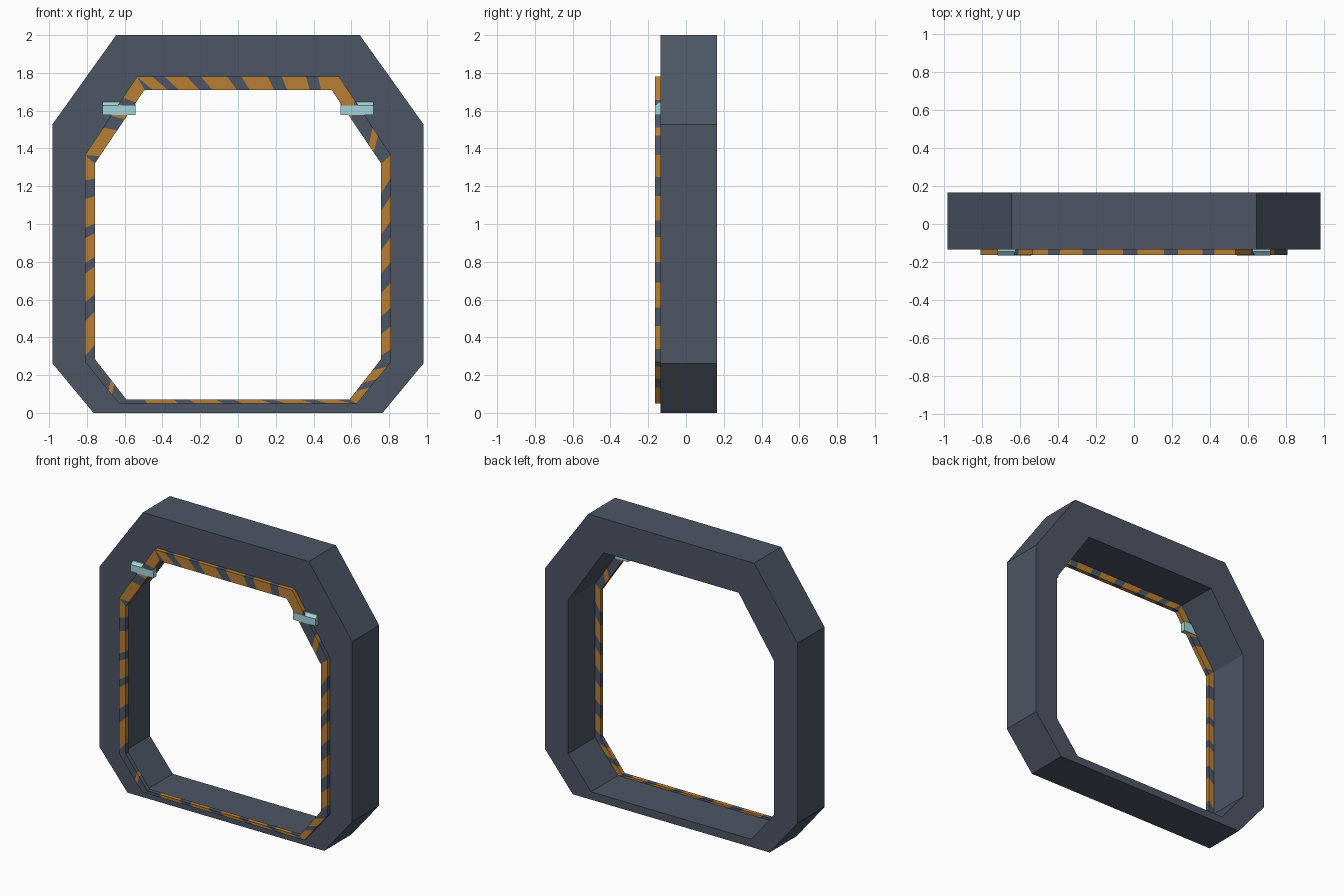
import bpy, bmesh
from mathutils import Vector

if "Cube" in bpy.data.objects:
    bpy.data.objects.remove(bpy.data.objects["Cube"])


def material(name, rgb):
    m = bpy.data.materials.new(name)
    m.diffuse_color = (*rgb, 1.0)
    m.use_nodes = True
    m.node_tree.nodes["Principled BSDF"].inputs["Base Color"].default_value = m.diffuse_color
    return m


slate = material("slate", (0.075, 0.092, 0.128))
orange = material("hazard_orange", (0.48, 0.21, 0.035))
pale_blue = material("pale_blue", (0.36, 0.66, 0.70))


def octagon(top_x, top_z, side_x, shoulder_z, hip_z, foot_x, foot_z):
    """Symmetric eight-sided outline, clockwise from the top left."""
    right = [(top_x, top_z), (side_x, shoulder_z), (side_x, hip_z), (foot_x, foot_z)]
    left = [(-x, z) for x, z in reversed(right)]
    pts = right + left
    return [Vector(p) for p in pts[-1:] + pts[:-1]]


def ring(name, outer, inner, y0, y1, mats, bands=None, skew=0.0):
    """Extruded ring; bands gives the striped ranges along each of its sides."""
    stations, colours = [], []
    n = len(outer)
    for i in range(n):
        o0, o1 = outer[i], outer[(i + 1) % n]
        i0, i1 = inner[i], inner[(i + 1) % n]
        ranges = bands[i] if bands else []
        cuts = sorted({0.0, *[t for r in ranges for t in r if t < 1]})
        cuts.append(1.0)
        s = skew / (o1 - o0).length
        for a, b in zip(cuts, cuts[1:]):
            k = s if a > 0 else 0
            stations.append((o0.lerp(o1, max(a - k, 0)), i0.lerp(i1, min(a + k, 1))))
            mid = (a + b) / 2
            colours.append(int(any(r[0] < mid < r[1] for r in ranges)))
    bm = bmesh.new()
    loops = [[bm.verts.new((p.x, y, p.y)) for p, y in ((o, y0), (i, y0), (i, y1), (o, y1))]
             for o, i in stations]
    for k, colour in enumerate(colours):
        a, b = loops[k], loops[(k + 1) % len(loops)]
        for j in range(4):
            f = bm.faces.new((a[j], a[(j + 1) % 4], b[(j + 1) % 4], b[j]))
            f.material_index = colour
    finish(name, bm, mats)


def finish(name, bm, mats):
    bmesh.ops.recalc_face_normals(bm, faces=bm.faces)
    me = bpy.data.meshes.new(name)
    bm.to_mesh(me)
    bm.free()
    for m in mats:
        me.materials.append(m)
    bpy.context.collection.objects.link(bpy.data.objects.new(name, me))


# Main door frame
ring("door_frame",
     octagon(0.645, 2.0, 0.982, 1.528, 0.262, 0.765, 0.0),
     octagon(0.525, 1.76, 0.80, 1.355, 0.275, 0.622, 0.055),
     -0.135, 0.165, [slate])

# Striped warning trim: orange ranges along each side, clockwise from the top
stripes = [
    [(0.02, 0.10), (0.16, 0.27), (0.34, 0.47), (0.54, 0.67), (0.74, 0.86), (0.92, 1)],
    [(0, 0.35), (0.70, 0.80)],
    [(0, 0.13), (0.22, 0.34), (0.42, 0.54), (0.64, 0.76), (0.85, 0.96)],
    [(0.20, 0.50), (0.70, 1)],
    [(0.04, 0.14), (0.20, 0.32), (0.38, 0.50), (0.58, 0.70), (0.77, 0.90)],
    [(0.30, 0.40)],
    [(0.05, 0.22), (0.31, 0.45), (0.50, 0.62), (0.67, 0.81), (0.90, 1)],
    [(0.05, 0.40), (0.55, 0.70), (0.78, 1)],
]
ring("warning_trim",
     octagon(0.535, 1.78, 0.81, 1.365, 0.27, 0.63, 0.05),
     octagon(0.495, 1.71, 0.758, 1.32, 0.285, 0.59, 0.07),
     -0.164, -0.134, [slate, orange], stripes, 0.025)

# Pair of lamps with a sloped top edge
section = [(-0.165, 1.577), (-0.165, 1.627), (-0.145, 1.645), (-0.13, 1.645), (-0.13, 1.577)]
for side, label in ((-1, "left"), (1, "right")):
    bm = bmesh.new()
    ends = [[bm.verts.new((side * x, y, z)) for y, z in section] for x in (0.542, 0.718)]
    for e in ends:
        bm.faces.new(e)
    for j in range(len(section)):
        k = (j + 1) % len(section)
        bm.faces.new((ends[0][j], ends[0][k], ends[1][k], ends[1][j]))
    finish(label + "_lamp", bm, [pale_blue])
